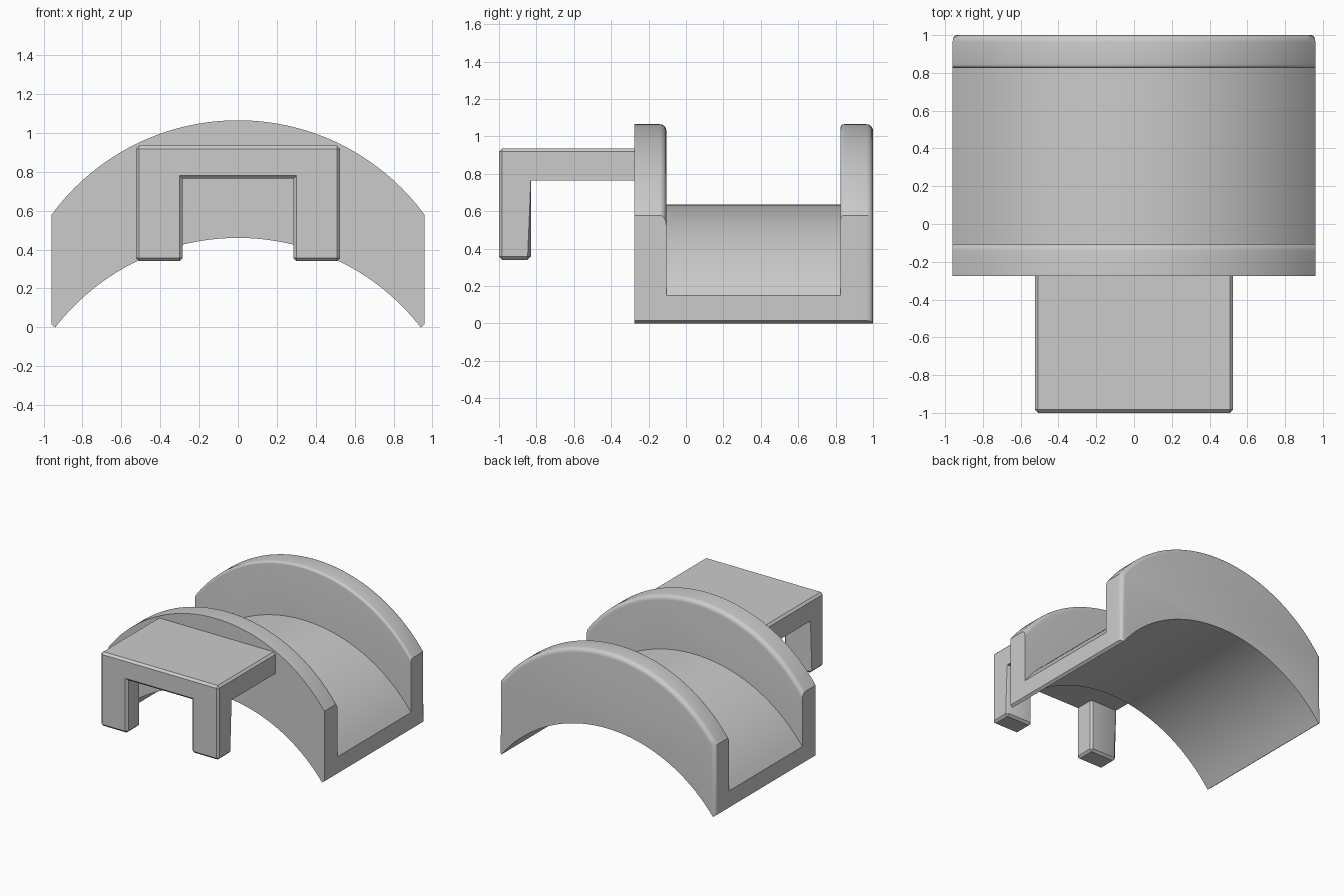
import bpy, bmesh, math

cube = bpy.data.objects.get("Cube")
if cube:
    bpy.data.objects.remove(cube, do_unlink=True)

grey = bpy.data.materials.new("plain grey")
grey.use_nodes = True
grey.diffuse_color = (0.6, 0.6, 0.6, 1)
grey.node_tree.nodes["Principled BSDF"].inputs["Base Color"].default_value = (0.6, 0.6, 0.6, 1)

RADIUS, HALF, STEPS = 1.19, 0.96, 48
UNDER_TOP, FLOOR_TOP, WALL_TOP = 0.46, 0.635, 1.065


def finish(bm, name):
    bmesh.ops.recalc_face_normals(bm, faces=bm.faces)
    mesh = bpy.data.meshes.new(name)
    bm.to_mesh(mesh)
    bm.free()
    mesh.materials.append(grey)
    obj = bpy.data.objects.new(name, mesh)
    bpy.context.collection.objects.link(obj)
    bpy.ops.object.select_all(action="DESELECT")
    obj.select_set(True)
    bpy.context.view_layer.objects.active = obj
    bpy.ops.object.shade_smooth_by_angle(angle=math.radians(30))
    return obj


def arc_z(x, apex):
    return apex - RADIUS + math.sqrt(RADIUS ** 2 - x * x)


def arc(apex, half):
    xs = [half * (2 * i / STEPS - 1) for i in range(STEPS + 1)]
    return [(x, arc_z(x, apex)) for x in xs]


def arched_solid(apex, y0, y1):
    """Arched band between the underside and an upper arc, run along y."""
    profile = arc(apex, HALF) + [(HALF, 0.015)] + arc(UNDER_TOP, 0.94)[::-1] + [(-HALF, 0.015)]
    bm = bmesh.new()
    face = bm.faces.new([bm.verts.new((x, y0, z)) for x, z in profile])
    new = bmesh.ops.extrude_face_region(bm, geom=[face])["geom"]
    bmesh.ops.translate(bm, vec=(0, y1 - y0, 0), verts=[v for v in new if isinstance(v, bmesh.types.BMVert)])
    bmesh.ops.recalc_face_normals(bm, faces=bm.faces)
    return bm


def round_rim(bm, y, radius, sides=False):
    """Round the upper rim at one end, and its upright side edges if asked."""
    def on_rim(e):
        if any(abs(v.co.y - y) > 0.001 for v in e.verts):
            return False
        upper = all(v.co.z > arc_z(v.co.x, WALL_TOP) - 0.003 for v in e.verts)
        upright = all(abs(v.co.x) > HALF - 0.001 for v in e.verts)
        return upper or (sides and upright)
    bmesh.ops.bevel(bm, geom=[e for e in bm.edges if on_rim(e)], offset=radius,
                    segments=5, profile=0.5, affect="EDGES", clamp_overlap=False)


# Saddle floor and its two end walls
finish(arched_solid(FLOOR_TOP, -0.105, 0.825), "saddle_floor")

wall = arched_solid(WALL_TOP, -0.275, -0.105)
round_rim(wall, -0.105, 0.035)
finish(wall, "front_wall")

wall = arched_solid(WALL_TOP, 0.825, 1.0)
round_rim(wall, 1.0, 0.035, sides=True)
round_rim(wall, 0.825, 0.02)
finish(wall, "back_wall")

# Bracket: two-legged front plate with a shelf running back to the wall
bm = bmesh.new()
xs, zs = (-0.525, -0.285, 0.285, 0.525), (0.34, 0.765, 0.935)
grid = {(i, j): bm.verts.new((x, -1, z)) for i, x in enumerate(xs) for j, z in enumerate(zs)}
for i, j in ((0, 0), (2, 0), (0, 1), (1, 1), (2, 1)):
    bm.faces.new([grid[i, j], grid[i + 1, j], grid[i + 1, j + 1], grid[i, j + 1]])


def pull_back(faces, distance):
    new = bmesh.ops.extrude_face_region(bm, geom=faces)["geom"]
    bmesh.ops.translate(bm, vec=(0, distance, 0), verts=[v for v in new if isinstance(v, bmesh.types.BMVert)])
    return [f for f in new if isinstance(f, bmesh.types.BMFace)]


back = pull_back(list(bm.faces), 0.17)
shelf = [f for f in back if f.calc_center_median().z > zs[1]]
pull_back(shelf, 0.58)
bmesh.ops.delete(bm, geom=[f for f in shelf if f.is_valid], context="FACES_ONLY")
# Remove inner edges left without faces
bmesh.ops.delete(bm, geom=[e for e in bm.edges if not e.link_faces], context="EDGES")
bmesh.ops.recalc_face_normals(bm, faces=bm.faces)
bmesh.ops.dissolve_limit(bm, angle_limit=0.02, verts=bm.verts, edges=bm.edges)
bmesh.ops.recalc_face_normals(bm, faces=bm.faces)


def chamfered(e):
    a, b = (v.co for v in e.verts)
    at_wall = a.y > -0.3 and b.y > -0.3
    under_shelf = abs(a.z - zs[1]) + abs(b.z - zs[1]) < 0.001 and abs(a.y - b.y) > 0.2
    return e.is_convex and not at_wall and not under_shelf and e.calc_face_angle(0) > 0.5


bmesh.ops.bevel(bm, geom=[e for e in bm.edges if chamfered(e)], offset=0.017,
                segments=1, affect="EDGES", clamp_overlap=True)
finish(bm, "front_bracket")
